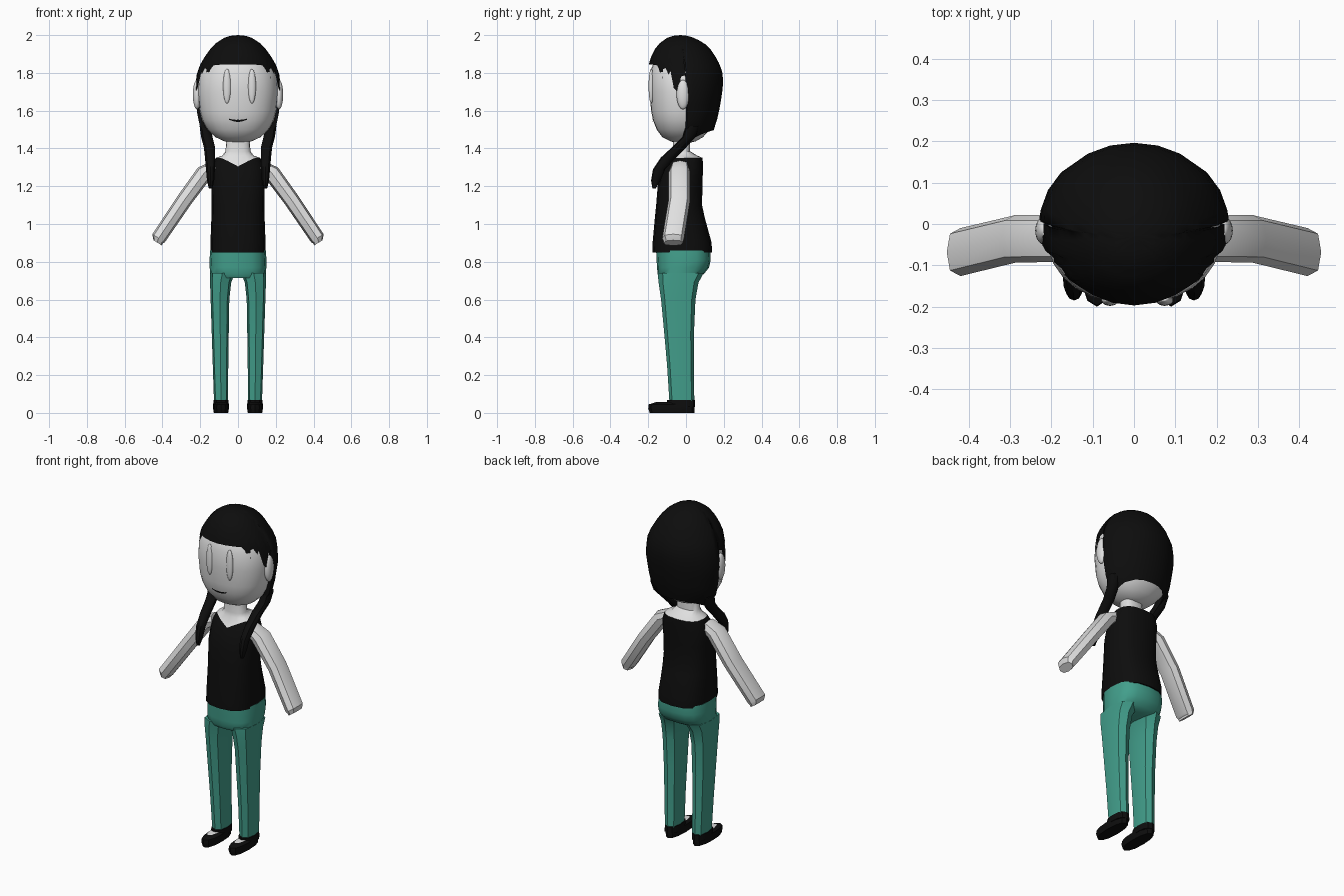
import bpy, bmesh, math

if "Cube" in bpy.data.objects:
    bpy.data.objects.remove(bpy.data.objects["Cube"])


def material(name, r, g, b):
    m = bpy.data.materials.new(name)
    m.diffuse_color = (r, g, b, 1)
    m.use_nodes = True
    m.node_tree.nodes["Principled BSDF"].inputs["Base Color"].default_value = m.diffuse_color
    return m


SKIN = material("pale_skin", 0.75, 0.75, 0.75)
BLACK = material("black", 0.004, 0.004, 0.004)
TEAL = material("teal_cloth", 0.055, 0.345, 0.26)


def finish(name, bm, mats, angle=35, rule=None):
    bmesh.ops.recalc_face_normals(bm, faces=bm.faces)
    if rule:
        for f in bm.faces:
            f.material_index = rule(f)
    me = bpy.data.meshes.new(name)
    bm.to_mesh(me)
    bm.free()
    ob = bpy.data.objects.new(name, me)
    bpy.context.collection.objects.link(ob)
    for m in mats:
        me.materials.append(m)
    bpy.ops.object.select_all(action='DESELECT')
    ob.select_set(True)
    bpy.context.view_layer.objects.active = ob
    bpy.ops.object.shade_smooth_by_angle(angle=math.radians(angle))
    return ob


def spow(v, p):
    return math.copysign(abs(v) ** (2 / p), v)


def loft(name, rings, mats, n=12, p=2.4, sx=1, angle=35, rule=None, shape=None):
    """Skin rings of (centre x, front y, back y, z, half width, tilt)."""
    bm = bmesh.new()
    loops = []
    for cx, yf, yb, z, rx, *tilt in rings:
        slope = tilt[0] if tilt else 0
        loop = []
        for i in range(n):
            a = 2 * math.pi * i / n
            dx = rx * spow(math.sin(a), p)
            y = (yf + yb) / 2 - (yb - yf) / 2 * spow(math.cos(a), p)
            loop.append(bm.verts.new((sx * (cx + dx), y, z + slope * dx)))
        loops.append(loop)
    for a, b in zip(loops, loops[1:]):
        for i in range(n):
            j = (i + 1) % n
            bm.faces.new((a[i], a[j], b[j], b[i]))
    bm.faces.new(loops[0])
    bm.faces.new(loops[-1])
    if shape:
        shape(loops)
    return finish(name, bm, mats, angle, rule)


def section(profile, z):
    """Interpolate (half width, front y, back y) at height z."""
    for a, b in zip(profile, profile[1:]):
        if z <= b[0]:
            t = max(0, (z - a[0]) / (b[0] - a[0]))
            return [u + (v - u) * t for u, v in zip(a[1:], b[1:])]
    return profile[-1][1:]


def ellipsoid(name, loc, rad, mat):
    bm = bmesh.new()
    bmesh.ops.create_uvsphere(bm, u_segments=20, v_segments=14, radius=1)
    bmesh.ops.scale(bm, vec=rad, verts=bm.verts)
    bmesh.ops.translate(bm, vec=loc, verts=bm.verts)
    return finish(name, bm, [mat], 60)


# head
HEAD = [(1.43, .03, -.05, .02), (1.437, .07, -.08, .05), (1.46, .12, -.125, .09),
        (1.5, .163, -.155, .125), (1.55, .19, -.175, .15), (1.6, .203, -.185, .16),
        (1.7, .214, -.192, .175), (1.8, .206, -.192, .175), (1.87, .165, -.165, .14),
        (1.95, .09, -.1, .06)]
loft("head", [(0, yf, yb, z, rx) for z, rx, yf, yb in HEAD], [SKIN], 28, 2.25, angle=60)


def face_y(x, z):
    rx, yf, yb = section(HEAD, z)
    return (yf + yb) / 2 - (yb - yf) / 2 * (1 - (abs(x) / rx) ** 2.25) ** (1 / 2.25)


# eyes and ears
for side, x in (("left", -.058), ("right", .074)):
    ellipsoid(side + "_eye", (x, -.184, 1.73), (.021, .014, .092), SKIN)
for side, s in (("left", -1), ("right", 1)):
    ellipsoid(side + "_ear", (s * .217, -.016, 1.685), (.022, .034, .078), SKIN)

# mouth: thin curved strip on the face
bm = bmesh.new()
rows = []
for i in range(9):
    x = .047 * (i - 4) / 4
    z = 1.546 + .009 * (x / .047) ** 2
    h = .006 - .003 * abs(x) / .047
    rows.append([bm.verts.new((x, face_y(x, z + d) - .004, z + d)) for d in (-h, h)])
for a, b in zip(rows, rows[1:]):
    bm.faces.new((a[0], b[0], b[1], a[1]))
finish("mouth", bm, [BLACK])

# hair: columns hang from the crown down to a jagged hem (angle from front, hem height)
HAIR = [(1.44, .15, -.12, .1), (1.5, .198, -.15, .15), (1.58, .215, -.17, .172),
        (1.7, .231, -.19, .193), (1.79, .219, -.197, .198), (1.845, .2, -.197, .178),
        (1.885, .176, -.185, .157), (1.925, .148, -.165, .13), (1.957, .118, -.14, .098),
        (1.985, .075, -.1, .045), (1.996, .04, -.07, .01), (2.0, .001, -.031, -.029)]
HEM = [(0, 1.845), (15, 1.845), (30, 1.843), (40, 1.84), (44, 1.82), (47, 1.775),
       (51, 1.77), (53, 1.82), (58, 1.825), (62, 1.79), (66, 1.81), (70, 1.72),
       (74, 1.705), (79, 1.71), (82, 1.78), (90, 1.79), (91.5, 1.46), (100, 1.445),
       (115, 1.455), (130, 1.475), (150, 1.49), (165, 1.495)]
hem = HEM + [(180, 1.495)] + [(360 - a, z) for a, z in reversed(HEM[1:])]
bm = bmesh.new()
cols = []
ROWS = 14
for deg, low in hem:
    a = math.radians(deg)
    col = []
    for k in range(ROWS + 1):
        z = low + (2 - low) * math.sin(k / ROWS * math.pi / 2)
        rx, yf, yb = section(HAIR, z)
        col.append(bm.verts.new((rx * math.sin(a),
                                 (yf + yb) / 2 - (yb - yf) / 2 * math.cos(a), z)))
    cols.append(col)
for i, a in enumerate(cols):
    b = cols[(i + 1) % len(cols)]
    for k in range(ROWS):
        bm.faces.new((a[k], b[k], b[k + 1], a[k + 1]))
bm.faces.new([c[-1] for c in cols])
finish("hair", bm, [BLACK], 60)


# torso, neckline and neck in one skin
def neckline(loops):
    for v in loops[6]:
        if v.co.y < -.03:
            d = max(0, 1 - abs(v.co.x) / .085)
            v.co.z -= .045 * d
            v.co.y -= .02 * d


TORSO = [(0, -.178, .137, .85, .146), (0, -.177, .136, .9, .146), (0, -.165, .1, 1.03, .141),
         (0, -.158, .085, 1.1, .14), (0, -.15, .087, 1.2, .141), (0, -.115, .09, 1.3, .14),
         (0, -.085, .088, 1.35, .118), (0, -.075, .06, 1.362, .083),
         (0, -.07, .022, 1.385, .066), (0, -.07, .022, 1.47, .06)]
upper = {1.362, 1.385, 1.47}
loft("shirt_and_neck", TORSO, [BLACK, SKIN], 16, 2.6, angle=40, shape=neckline,
     rule=lambda f: int(max(v.co.z for v in f.verts) > 1.355))

# hips
loft("hips", [(0, -.14, .06, .715, .12), (0, -.151, .095, .735, .147), (0, -.153, .122, .77, .15),
              (0, -.156, .131, .81, .151), (0, -.158, .128, .86, .147)], [TEAL], 16, 2.7)

# paired limbs
for side, s in (("left", -1), ("right", 1)):
    loft(side + "_leg", [(.09, -.088, .044, .06, .037), (.0925, -.1, .042, .25, .041),
                         (.094, -.115, .042, .42, .045), (.0955, -.132, .05, .6, .0495),
                         (.092, -.145, .066, .69, .056), (.083, -.15, .093, .74, .066)],
         [TEAL], 8, 2.8, s)
    loft(side + "_arm", [(.425, -.118, -.016, .9, .022, .65), (.425, -.12, -.014, .913, .026, .65),
                         (.42, -.126, -.01, .925, .033, .65), (.285, -.093, .022, 1.125, .035, .65),
                         (.175, -.092, .022, 1.275, .037, .65), (.12, -.08, .015, 1.30, .012, 3)],
         [SKIN], 8, 2.6, s)
    loft(side + "_braid", [(.145, -.178, -.16, 1.188, .01), (.145, -.185, -.135, 1.23, .02),
                           (.146, -.175, -.11, 1.29, .025), (.148, -.135, -.055, 1.35, .028),
                           (.152, -.07, .005, 1.41, .031), (.165, -.02, .05, 1.46, .032),
                           (.175, .0, .07, 1.52, .03)], [BLACK], 10, 2, s)
    # shoes: bare instep on the top cap, cuff round the ankle
    loft(side + "_shoe", [(.09, -.192, .045, 0, .038), (.09, -.2, .046, .025, .042),
                          (.09, -.197, .046, .045, .04), (.09, -.155, .044, .058, .026)],
         [BLACK, SKIN], 12, 2.3, s, rule=lambda f: int(f.calc_center_median().z > .057))
    loft(side + "_shoe_cuff", [(.09, -.1, .047, .03, .042), (.09, -.1, .047, .068, .04)],
         [BLACK], 12, 2.5, s)
